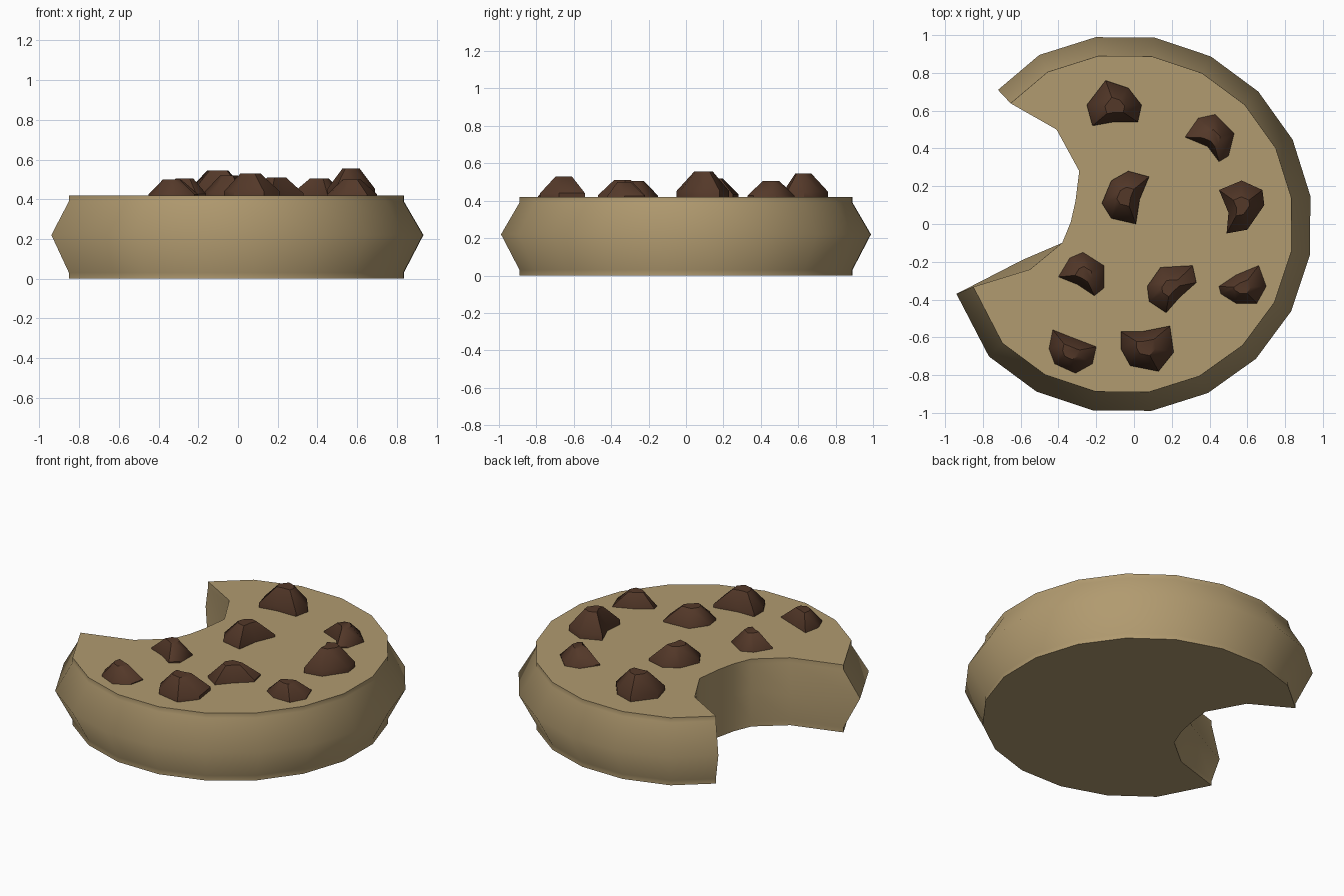
import bpy, bmesh, math
from mathutils import Vector

default = bpy.data.objects.get("Cube")
if default:
    bpy.data.objects.remove(default)


def material(name, rgb):
    mat = bpy.data.materials.new(name)
    mat.use_nodes = True
    mat.diffuse_color = (*rgb, 1)
    mat.node_tree.nodes["Principled BSDF"].inputs["Base Color"].default_value = (*rgb, 1)
    return mat


def loft(name, rings, mat, smooth_angle):
    """Join closed rings of equal length into a capped solid."""
    bm = bmesh.new()
    loops = [[bm.verts.new(point) for point in ring] for ring in rings]
    for low, high in zip(loops, loops[1:]):
        for i in range(len(low)):
            j = (i + 1) % len(low)
            bm.faces.new((low[i], low[j], high[j], high[i]))
    bm.faces.new(loops[0])
    bm.faces.new(loops[-1])
    bmesh.ops.recalc_face_normals(bm, faces=bm.faces)
    mesh = bpy.data.meshes.new(name)
    bm.to_mesh(mesh)
    bm.free()
    mesh.materials.append(mat)
    obj = bpy.data.objects.new(name, mesh)
    bpy.context.collection.objects.link(obj)
    bpy.ops.object.select_all(action="DESELECT")
    obj.select_set(True)
    bpy.context.view_layer.objects.active = obj
    bpy.ops.object.shade_smooth_by_angle(angle=math.radians(smooth_angle))
    return obj


dough = material("baked dough", (0.44, 0.325, 0.16))
chocolate = material("dark chocolate", (0.088, 0.04, 0.022))

# Biscuit: twenty-sided disc outline, interrupted by the bite
CENTRE = Vector((-0.055, 0))
TOP = 0.42
arc = [CENTRE + Vector((math.cos(a), math.sin(a)))
       for a in (math.radians(116.5 - 18 * k) for k in range(15))]
outer = [Vector((-0.72, 0.71))] + arc + [Vector((-0.94, -0.37))]
inner = [CENTRE + (p - CENTRE) * 0.9 for p in outer]

# Bite wall, bulging slightly at mid height beside the front horn
bite = [(-0.55, -0.24), (-0.38, -0.1), (-0.335, 0.01), (-0.31, 0.12),
        (-0.29, 0.28), (-0.41, 0.5)]
bite_middle = [(-0.59, -0.19)] + bite[1:]


def ring(outline, z):
    return [(p[0], p[1], z) for p in outline]


edge = inner + bite
loft("biscuit", [ring(edge, 0), ring(edge, 0.03), ring(outer + bite_middle, 0.22),
                 ring(edge, 0.39), ring(edge, TOP)], dough, 65)

# Chocolate chips: peak height, then outline points in hundredths
chips = [
    (0.545, [(-22, 52), (-25, 63), (-15, 76), (-3, 72), (4, 63), (2, 54), (-11, 54)]),
    (0.505, [(27, 46), (34, 56), (43, 58), (53, 48), (50, 36), (45, 33), (39, 41)]),
    (0.52, [(1, 0), (-12, 3), (-17, 11), (-12, 23), (-3, 28), (8, 25), (3, 13)]),
    (0.555, [(45, 18), (57, 23), (68, 18), (69, 10), (60, -3), (49, -5), (50, 6)]),
    (0.505, [(-40, -28), (-34, -18), (-27, -15), (-16, -22), (-16, -34), (-21, -38), (-30, -32)]),
    (0.51, [(17, -47), (8, -41), (7, -33), (14, -23), (31, -22), (33, -31), (24, -39)]),
    (0.5, [(45, -33), (54, -27), (66, -22), (70, -33), (65, -42), (54, -42), (46, -37)]),
    (0.5, [(-43, -56), (-33, -60), (-20, -65), (-22, -74), (-31, -79), (-42, -74), (-45, -66)]),
    (0.53, [(-7, -57), (4, -57), (19, -54), (21, -68), (13, -78), (-2, -75), (-7, -66)]),
]

for number, (peak, points) in enumerate(chips, 1):
    base = [Vector(p) / 100 for p in points]
    middle = sum(base, Vector((0, 0))) / len(base)

    def shrink(factor):
        return [middle + (p - middle) * factor for p in base]

    shoulder = TOP + 0.005 + max(0, peak - 0.5) * 0.5
    loft(f"chocolate_chip_{number}",
         [ring(base, TOP - 0.02), ring(base, shoulder), ring(shrink(0.36), peak)],
         chocolate, 45)
